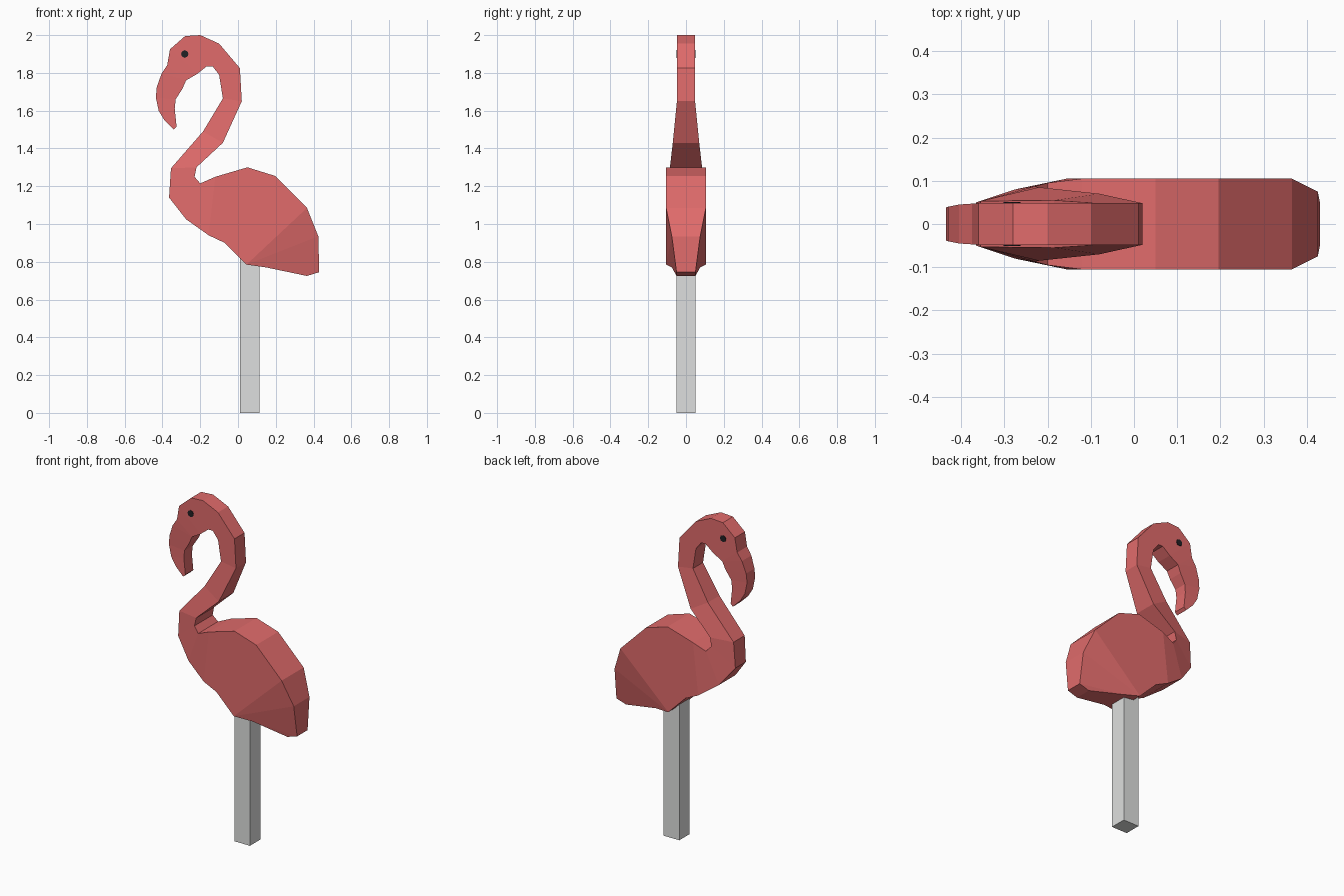
import bpy, bmesh, math
from mathutils import Matrix

if "Cube" in bpy.data.objects:
    bpy.data.objects.remove(bpy.data.objects["Cube"])


def material(name, rgb):
    m = bpy.data.materials.new(name)
    m.diffuse_color = (*rgb, 1)
    m.use_nodes = True
    m.node_tree.nodes["Principled BSDF"].inputs["Base Color"].default_value = m.diffuse_color
    return m


def finish(name, bm, mat):
    bmesh.ops.recalc_face_normals(bm, faces=bm.faces)
    me = bpy.data.meshes.new(name)
    bm.to_mesh(me)
    bm.free()
    me.materials.append(mat)
    ob = bpy.data.objects.new(name, me)
    bpy.context.collection.objects.link(ob)
    return ob


pink = material("coral pink", (0.75, 0.148, 0.148))
grey = material("light grey", (0.73, 0.74, 0.735))
black = material("eye black", (0.015, 0.015, 0.018))

# Bird outline from beak tip over head, back of neck and back to tail: x, z, half thickness
OUTER = [(-.34, 1.50, .038), (-.39, 1.55, .038), (-.42, 1.60, .038), (-.435, 1.67, .038),
         (-.43, 1.725, .04), (-.405, 1.795, .045), (-.375, 1.84, .047), (-.36, 1.925, .048),
         (-.28, 1.995, .048), (-.20, 2.0, .048), (-.10, 1.955, .048), (.01, 1.825, .048),
         (.02, 1.65, .048), (-.08, 1.43, .07), (-.22, 1.30, .085), (-.23, 1.25, .087),
         (-.20, 1.215, .095), (-.12, 1.25, .105), (.05, 1.30, .105), (.195, 1.255, .105),
         (.365, 1.085, .105), (.425, .935, .075), (.43, .745, .05)]
# Inner side of beak, throat, chest and belly
INNER = [(-.325, 1.515, .038), (-.335, 1.61, .038), (-.33, 1.66, .04), (-.295, 1.715, .045),
         (-.275, 1.76, .047), (-.215, 1.795, .048), (-.165, 1.835, .048), (-.135, 1.835, .048),
         (-.10, 1.79, .048), (-.08, 1.665, .048), (-.185, 1.49, .055), (-.355, 1.295, .053),
         (-.365, 1.14, .05), (-.275, 1.025, .08), (-.155, .94, .105), (-.07, .90, .105),
         (.045, .785, .105), (.15, .77, .075), (.365, .725, .05)]
# For each outer point, the inner point across from it
ACROSS = [0, 1, 1, 2, 3, 4, 4, 5, 5, 6, 7, 8, 9, 10, 11, 12, 13, 14, 15, 16, 16, 16, 17]

bm = bmesh.new()
sides = []
for s in (-1, 1):
    sides.append([[bm.verts.new((x, s * t, z)) for x, z, t in line] for line in (OUTER, INNER)])

# Side faces: a strip of cells from beak to tail
for o, i in sides:
    for k in range(len(ACROSS) - 1):
        loop = [o[k], o[k + 1], i[ACROSS[k + 1]], i[ACROSS[k]]]
        bm.faces.new(list(dict.fromkeys(loop)))
    bm.faces.new((o[-1], i[18], i[17]))

# Rim joining the two sides
rims = [s[0] + s[1][::-1] for s in sides]
n = len(rims[0])
for k in range(n):
    j = (k + 1) % n
    bm.faces.new((rims[0][k], rims[0][j], rims[1][j], rims[1][k]))
finish("bird_body", bm, pink)

# Post
bm = bmesh.new()
bmesh.ops.create_cube(bm, size=1, matrix=Matrix.Translation((.0625, 0, .41))
                      @ Matrix.Diagonal((.105, .10, .82, 1)))
finish("post", bm, grey)

# Eyes: thin plates on both sides of the head
for s, name in ((-1, "eye_front"), (1, "eye_back")):
    bm = bmesh.new()
    bmesh.ops.create_cone(bm, cap_ends=True, segments=8, radius1=.02, radius2=.02, depth=.006,
                          matrix=Matrix.Translation((-.282, s * .048, 1.90))
                          @ Matrix.Rotation(math.pi / 2, 4, 'X'))
    finish(name, bm, black)
